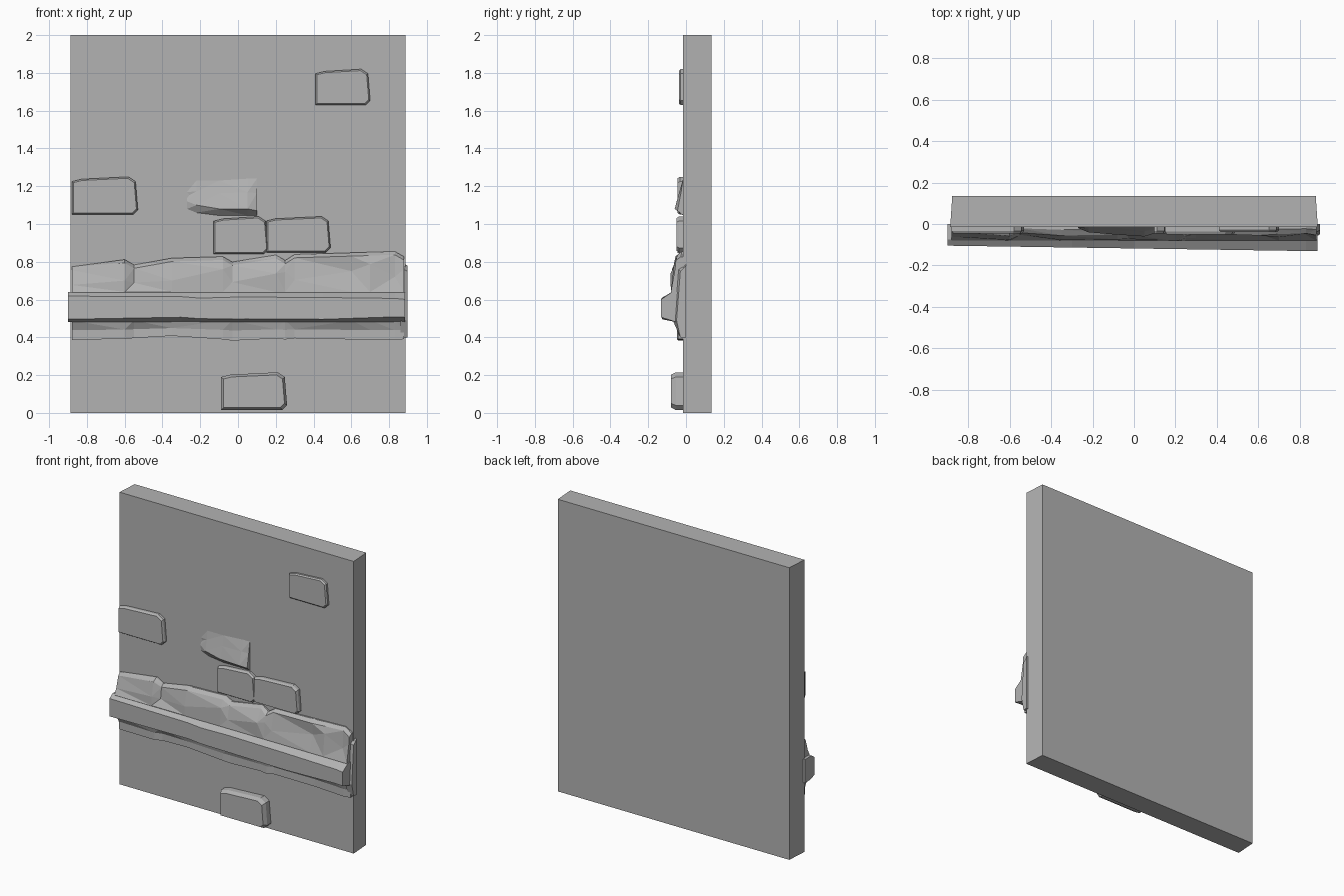
import bpy, bmesh, random

if "Cube" in bpy.data.objects:
    bpy.data.objects.remove(bpy.data.objects["Cube"])

random.seed(4)

stone = bpy.data.materials.new("grey_stone")
stone.use_nodes = True
grey = (0.45, 0.45, 0.45, 1)
stone.diffuse_color = grey
stone.node_tree.nodes["Principled BSDF"].inputs["Base Color"].default_value = grey


def loft(name, sections, triangulate=False):
    """Skin closed loops of equal length and cap both ends."""
    bm = bmesh.new()
    loops = [[bm.verts.new(point) for point in section] for section in sections]
    for first, second in zip(loops, loops[1:]):
        for i in range(len(first)):
            bm.faces.new((first[i - 1], first[i], second[i], second[i - 1]))
    bm.faces.new(loops[0])
    bm.faces.new(loops[-1])
    if triangulate:
        quads = [face for face in bm.faces if len(face.verts) == 4]
        bmesh.ops.triangulate(bm, faces=quads)
    bmesh.ops.recalc_face_normals(bm, faces=bm.faces)
    mesh = bpy.data.meshes.new(name)
    bm.to_mesh(mesh)
    bm.free()
    mesh.materials.append(stone)
    obj = bpy.data.objects.new(name, mesh)
    bpy.context.collection.objects.link(obj)
    return obj


def mix(start, end, factor):
    return start + (end - start) * factor


def rectangle(left, right, y, bottom, top):
    return [(left, y, bottom), (right, y, bottom), (right, y, top), (left, y, top)]


# Wall slab, slightly narrower at the back
wall_front, wall_back, half_width, height = -0.015, 0.135, 0.887, 2
loft("wall", [
    rectangle(-half_width, half_width, wall_front, 0, height),
    rectangle(0.01 - half_width, half_width - 0.01, wall_back, 0, height),
])


# Raised bricks: clipped corners, a drooping upper left and a chamfered front
def brick(name, left, right, bottom, top, front, chamfer=0.008):
    def outline(y, inset):
        l, r, b, t = left + inset, right - inset, bottom + inset, top - inset
        cut = (t - b) / 8
        return [
            (l, y, b), (r - cut, y, b), (r, y, b + cut), (r - cut / 2, y, t - cut),
            (r - cut * 2, y, t), (l + cut * 2, y, t - cut / 2), (l, y, t - cut),
        ]

    shoulder = mix(wall_front, front, 0.6)
    loft(name, [outline(0, 0), outline(shoulder, 0), outline(front, chamfer)])


brick("upper_brick", 0.41, 0.7, 1.63, 1.82, -0.038)
brick("left_brick", -0.88, -0.53, 1.05, 1.25, -0.045)
brick("centre_brick", -0.13, 0.16, 0.84, 1.04, -0.045)
brick("right_brick", 0.15, 0.49, 0.85, 1.04, -0.05)
brick("lower_brick", -0.09, 0.26, 0.015, 0.215, -0.08, 0.014)


# Broken brick: sloping facets that lean out above an undercut lower edge
def broken_section(x, top, low, depth):
    ridge = mix(low, top, 0.55)
    foot = max(low - 0.04, 1.045)
    return [
        (x, 0, top), (x, wall_front, top), (x, -depth * 0.6, ridge),
        (x, -depth, low), (x, wall_front, foot), (x, 0, foot),
    ]


loft("broken_brick", [
    broken_section(-0.27, 1.17, 1.12, 0.02),
    broken_section(-0.22, 1.23, 1.1, 0.04),
    broken_section(-0.1, 1.23, 1.08, 0.05),
    broken_section(0.05, 1.24, 1.08, 0.06),
    broken_section(0.1, 1.24, 1.07, 0.045),
], True)


# Rough band: rises to the right, with dips in its top and a ragged lower edge
ledge_top, ledge_bottom = 0.64, 0.49
dips = (-0.55, -0.03, 0.25)
stations = sorted(dips + (-0.88, -0.6, -0.35, -0.08, 0.2, 0.3, 0.6, 0.7, 0.83, 0.88))


def band_section(x):
    top = 0.83 + x * 0.03
    if x in dips or abs(x) == stations[-1]:
        top -= 0.03
    bottom = 0.395 + random.uniform(-0.015, 0.015)
    upper = random.uniform(0.035, 0.06)
    middle = random.uniform(0.045, 0.085)
    lower = random.uniform(0.03, 0.05)
    bulge = mix(ledge_top, top, random.uniform(0.25, 0.7))
    return [
        (x, 0, top), (x, -upper / 2, top), (x, -upper, top - 0.018),
        (x, -middle, bulge), (x, -0.08, ledge_top), (x, -0.06, ledge_bottom),
        (x, -lower, mix(bottom, ledge_bottom, 0.5)), (x, -lower, bottom),
        (x, 0, bottom),
    ]


loft("plaster_band", [band_section(x) for x in stations], True)


# Projecting ledge: grows deeper to the right, with a bevelled top and underside
def ledge_section(x):
    depth = 0.118 + x * 0.015
    front_top = ledge_top - random.uniform(0.02, 0.04)
    front_bottom = ledge_bottom + random.uniform(0.005, 0.02)
    return [
        (x, 0, ledge_top), (x, -0.075, ledge_top), (x, -depth, front_top),
        (x, -depth, front_bottom), (x, -0.05, ledge_bottom - 0.01),
        (x, 0, ledge_bottom - 0.01),
    ]


loft("ledge", [ledge_section(x) for x in (-0.9, -0.3, -0.2, 0, 0.45, 0.83, 0.885)])


# Worn end of the band, wrapping the right edge of the wall
def end_section(x, wear):
    return [
        (x, 0, 0.8 - wear), (x, wear - 0.05, 0.77 - wear),
        (x, wear - 0.07, ledge_bottom), (x, wall_front * 2, 0.4), (x, 0, 0.4),
    ]


loft("band_end", [end_section(0.86, 0), end_section(0.897, 0.02)])
